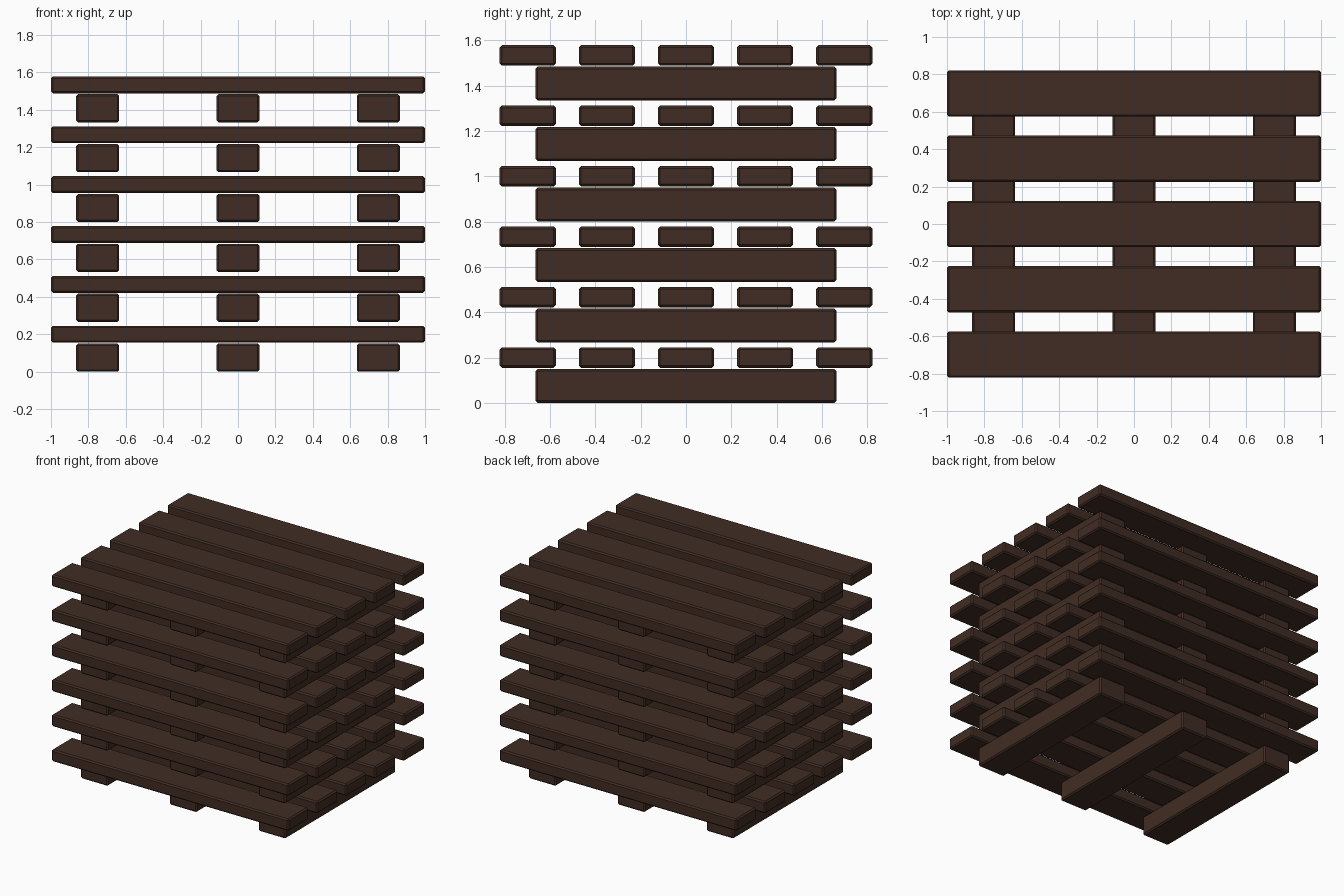
import bpy, bmesh
from mathutils import Matrix, Vector

if "Cube" in bpy.data.objects:
    bpy.data.objects.remove(bpy.data.objects["Cube"])

wood = bpy.data.materials.new("dark brown wood")
wood.diffuse_color = (0.051, 0.0252, 0.0168, 1)
wood.use_nodes = True
wood.node_tree.nodes["Principled BSDF"].inputs["Base Color"].default_value = wood.diffuse_color

PITCH = 0.2667      # height of one pallet in the stack


def board(name, centre, size, bevel=0.01):
    """Plank with narrow chamfered edges."""
    bm = bmesh.new()
    bmesh.ops.create_cube(bm, size=1, matrix=Matrix.Diagonal((*size, 1)))
    bmesh.ops.bevel(bm, geom=bm.edges[:], offset=bevel, segments=1,
                    affect='EDGES', profile=0.5)
    mesh = bpy.data.meshes.new(name)
    bm.to_mesh(mesh)
    bm.free()
    mesh.materials.append(wood)
    ob = bpy.data.objects.new(name, mesh)
    ob.location = Vector(centre)
    bpy.context.collection.objects.link(ob)
    return ob


for level in range(6):
    z = level * PITCH
    # three bearers running front to back
    for i in (-1, 0, 1):
        board(f"pallet_{level + 1}_bearer_{i + 2}",
              (i * 0.75, 0, z + 0.075), (0.23, 1.328, 0.15))
    # five deck slats running left to right
    for i in range(-2, 3):
        board(f"pallet_{level + 1}_slat_{i + 3}",
              (0, i * 0.349, z + 0.2), (2.0, 0.248, 0.09))
